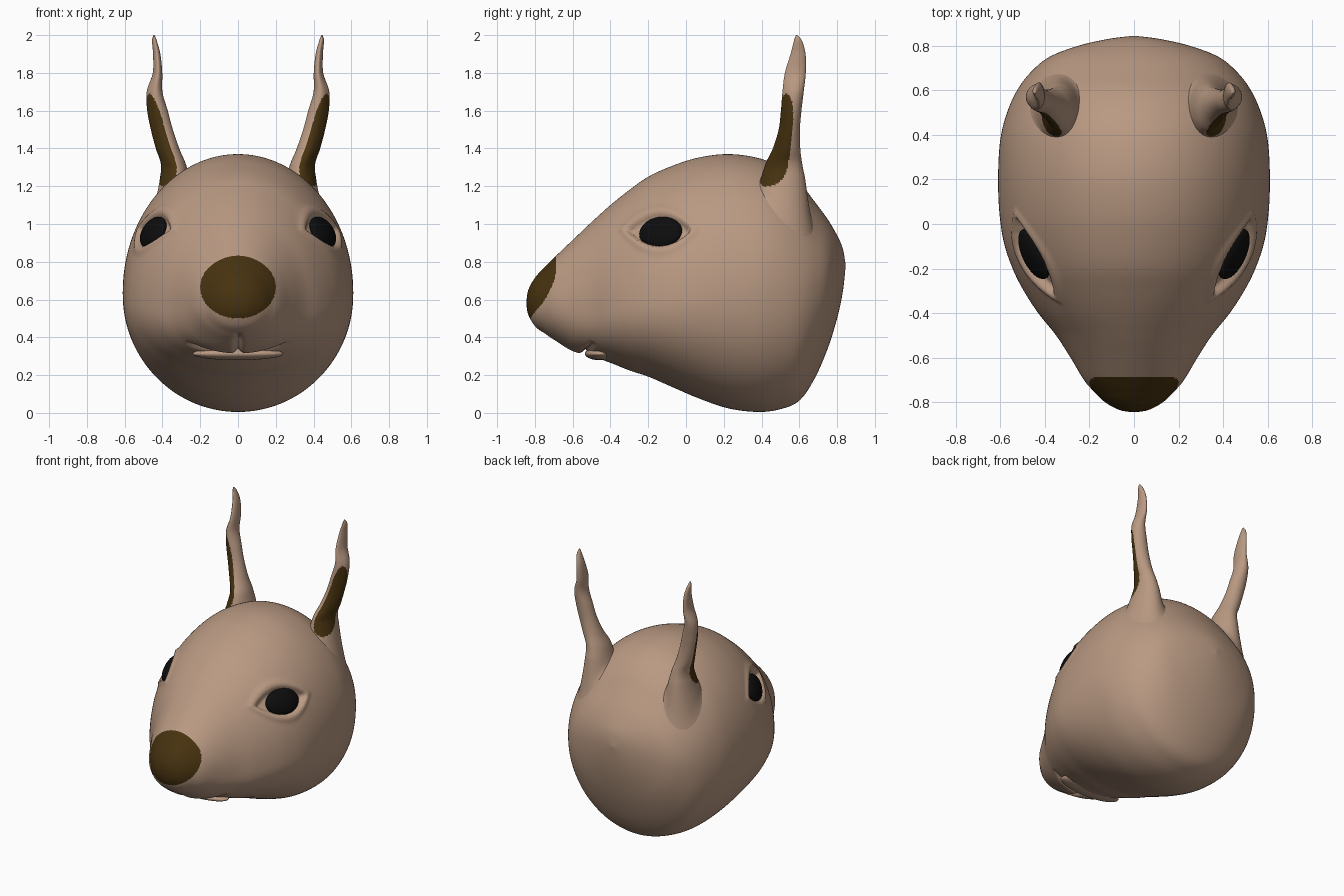
import bpy, bmesh, math
from mathutils import Vector, Matrix

if "Cube" in bpy.data.objects:
    bpy.data.objects.remove(bpy.data.objects["Cube"])


def material(name, rgb):
    m = bpy.data.materials.new(name)
    m.diffuse_color = (*rgb, 1)
    m.use_nodes = True
    m.node_tree.nodes["Principled BSDF"].inputs["Base Color"].default_value = m.diffuse_color
    return m


FUR = material("tan fur", (0.485, 0.32, 0.225))
BROWN = material("dark brown skin", (0.063, 0.032, 0.005))
BLACK = material("black eye", (0.004, 0.004, 0.0045))


def spline(points, n):
    """Catmull-Rom samples through tuples of any length."""
    p = [points[0]] + list(points) + [points[-1]]
    out = []
    for i in range(1, len(p) - 2):
        for k in range(n):
            t = k / n
            out.append(tuple(
                0.5 * (2 * b + (c - a) * t + (2 * a - 5 * b + 4 * c - d) * t * t
                       + (3 * b - a - 3 * c + d) * t ** 3)
                for a, b, c, d in zip(p[i - 1], p[i], p[i + 1], p[i + 2])))
    out.append(tuple(points[-1]))
    return out


def loft(name, rings, mats, rule):
    """Skin closed rings, cap both ends, colour faces by a rule on their centre."""
    bm = bmesh.new()
    vr = [[bm.verts.new(v) for v in r] for r in rings]
    n = len(vr[0])
    for a, b in zip(vr, vr[1:]):
        for i in range(n):
            bm.faces.new((a[i], a[(i + 1) % n], b[(i + 1) % n], b[i]))
    bm.faces.new(vr[0])
    bm.faces.new(vr[-1])
    bmesh.ops.recalc_face_normals(bm, faces=bm.faces)
    for f in bm.faces:
        f.smooth = True
        f.material_index = rule(f.calc_center_median())
    return finish(name, bm, mats)


def finish(name, bm, mats):
    me = bpy.data.meshes.new(name)
    bm.to_mesh(me)
    bm.free()
    for m in mats:
        me.materials.append(m)
    ob = bpy.data.objects.new(name, me)
    bpy.context.collection.objects.link(ob)
    return ob


# Head sections: y, top z, widest z, bottom z, half width
HEAD = [(-.845, .585, .58, .575, .004), (-.835, .65, .58, .52, .065),
        (-.80, .715, .58, .46, .13), (-.75, .77, .58, .42, .182),
        (-.70, .82, .58, .385, .225), (-.60, .915, .575, .325, .285),
        (-.50, 1.01, .57, .30, .35), (-.40, 1.10, .565, .265, .43),
        (-.30, 1.18, .565, .225, .495), (-.20, 1.25, .575, .192, .545),
        (-.08, 1.305, .59, .14, .585), (.06, 1.35, .615, .08, .605),
        (.22, 1.37, .64, .025, .61), (.38, 1.35, .65, .005, .60),
        (.50, 1.30, .65, .02, .57), (.60, 1.22, .65, .065, .525),
        (.68, 1.12, .67, .18, .465), (.75, 1.025, .70, .34, .38),
        (.80, .94, .74, .50, .25), (.83, .87, .76, .64, .12),
        (.845, .785, .78, .775, .004)]
sections = spline(HEAD, 13)


def section_at(y):
    for s, e in zip(sections, sections[1:]):
        if s[0] <= y <= e[0]:
            t = (y - s[0]) / max(e[0] - s[0], 1e-6)
            return [a + (b - a) * t for a, b in zip(s, e)]


def x_at(y, z):
    """Half width of the plain head at a given y and z."""
    _, zt, zc, zb, w = section_at(y)
    h = zt - zc if z > zc else zc - zb
    return w * math.sqrt(max(0, 1 - ((z - zc) / h) ** 2))


def top_at(x, y):
    """Height of the upper head surface."""
    _, zt, zc, _, w = section_at(y)
    return zc + (zt - zc) * math.sqrt(max(0, 1 - (x / w) ** 2))


EYE_Y, EYE_Z = -0.145, 0.968
eye_n = Vector((1, -(x_at(EYE_Y + .1, EYE_Z) - x_at(EYE_Y - .1, EYE_Z)) / .2,
                -(x_at(EYE_Y, EYE_Z + .07) - x_at(EYE_Y, EYE_Z - .07)) / .14)).normalized()


def sculpt(p):
    """Press the eye sockets, mouth line and lip cleft into the head."""
    x, y, z = p
    side = 1 if x > 0 else -1
    # almond socket with a raised lid
    u, v = (y - EYE_Y) / .175, (z - EYE_Z) / .088
    if abs(x) > .25 and abs(u) < 1.7 and abs(v) < 2.5:
        d = abs(v) + u * u
        inside = min(1, max(0, (1 - d) / .25))
        push = -.032 * inside + .009 * math.exp(-((d - 1.25) / .22) ** 2)
        p = p + Vector((side * eye_n.x, eye_n.y, eye_n.z)) * push
    # mouth line on the underside of the muzzle
    if z < .45 and y < -.3 and abs(x) < .28:
        fade = max(0, 1 - (x / .28) ** 4)
        line = -.535 + .6 * x * x
        p.z += .03 * fade * math.exp(-((y - line) / .016) ** 2)
        # cleft under the nose
        if y < -.52:
            cleft = math.exp(-(x / .018) ** 2) * min(1, max(0, (.43 - z) / .05))
            p += Vector((0, .03, .025)) * cleft
    return p


SEG = 300
rings = []
for y, zt, zc, zb, w in sections:
    ring = []
    flat = .93 - .2 * math.exp(-((y + .52) / .14) ** 2)   # flatter chin under the mouth
    for i in range(SEG):
        a = 2 * math.pi * i / SEG
        s, c = math.sin(a), math.cos(a)
        dz = s * (zt - zc) if s > 0 else -(abs(s) ** flat) * (zc - zb)
        ring.append(sculpt(Vector((w * c, y, zc + dz))))
    rings.append(ring)
loft("head", rings, [FUR, BROWN],
     lambda c: int(c.y < -.6 and (c.x / .2) ** 2 + ((c.z - .665) / .165) ** 2 < 1))


def ellipsoid(name, matrix, mat):
    bm = bmesh.new()
    bmesh.ops.create_uvsphere(bm, u_segments=40, v_segments=24, radius=1, matrix=matrix)
    for f in bm.faces:
        f.smooth = True
    return finish(name, bm, [mat])


# Lower lip
ellipsoid("lower_lip", Matrix.Translation((0, -.455, .313))
          @ Matrix.Diagonal((.24, .08, .034, 1)), FUR)

# Ear sections: z, centre x, centre y, half x, half y
EAR = [(1.10, .335, .52, .15, .165), (1.17, .335, .515, .108, .14),
       (1.24, .335, .512, .082, .12), (1.32, .345, .515, .068, .10),
       (1.40, .375, .53, .064, .075), (1.50, .405, .545, .06, .058),
       (1.60, .428, .555, .056, .056), (1.70, .443, .565, .043, .058),
       (1.80, .427, .577, .026, .057), (1.90, .431, .592, .02, .041),
       (1.97, .443, .592, .013, .022), (2.0, .445, .586, .003, .004)]
ear_path = spline(EAR, 12)


def off_axis(a):
    """Angle away from the front outer direction of the ear."""
    return abs((a + math.pi / 4 + math.pi) % (2 * math.pi) - math.pi)


for side, label in ((1, "right"), (-1, "left")):
    rings = []
    for z, cx, cy, hx, hy in ear_path:
        ring = []
        hollow = .2 * min(1, max(0, (z - 1.2) / .1))
        settle = min(1, max(0, (1.26 - z) / .16))     # base flows onto the head
        settle = settle * settle * (3 - 2 * settle)
        for i in range(96):
            a = 2 * math.pi * i / 96
            r = 1 - hollow * math.exp(-(off_axis(a) / .8) ** 2)
            x, y = cx + hx * r * math.cos(a), cy + hy * r * math.sin(a)
            h = z
            if settle:
                h += settle * (top_at(x, y) - .012 - z)
            ring.append(Vector((side * x, y, h)))
        rings.append(ring)

    def inner_ear(c):
        k = (c.z - 1.445) / .245
        if abs(k) >= 1:
            return 0
        s = min(ear_path, key=lambda e: abs(e[0] - c.z))
        a = math.atan2((c.y - s[2]) / s[4], (abs(c.x) - s[1]) / s[3])
        return int(off_axis(a) < 1.1 * math.sqrt(1 - k ** 4))

    loft(label + "_ear", rings, [FUR, BROWN], inner_ear)

    # Eyeball turned to the surface of the head
    n = Vector((side * eye_n.x, eye_n.y, eye_n.z))
    t = Vector((0, 0, 1)).cross(n).normalized()
    b = n.cross(t)
    centre = Vector((side * x_at(EYE_Y, EYE_Z), EYE_Y, EYE_Z)) - n * .028
    rot = Matrix((n, t, b)).transposed().to_4x4()
    ellipsoid(label + "_eye", Matrix.Translation(centre) @ rot
              @ Matrix.Diagonal((.042, .122, .09, 1)), BLACK)
